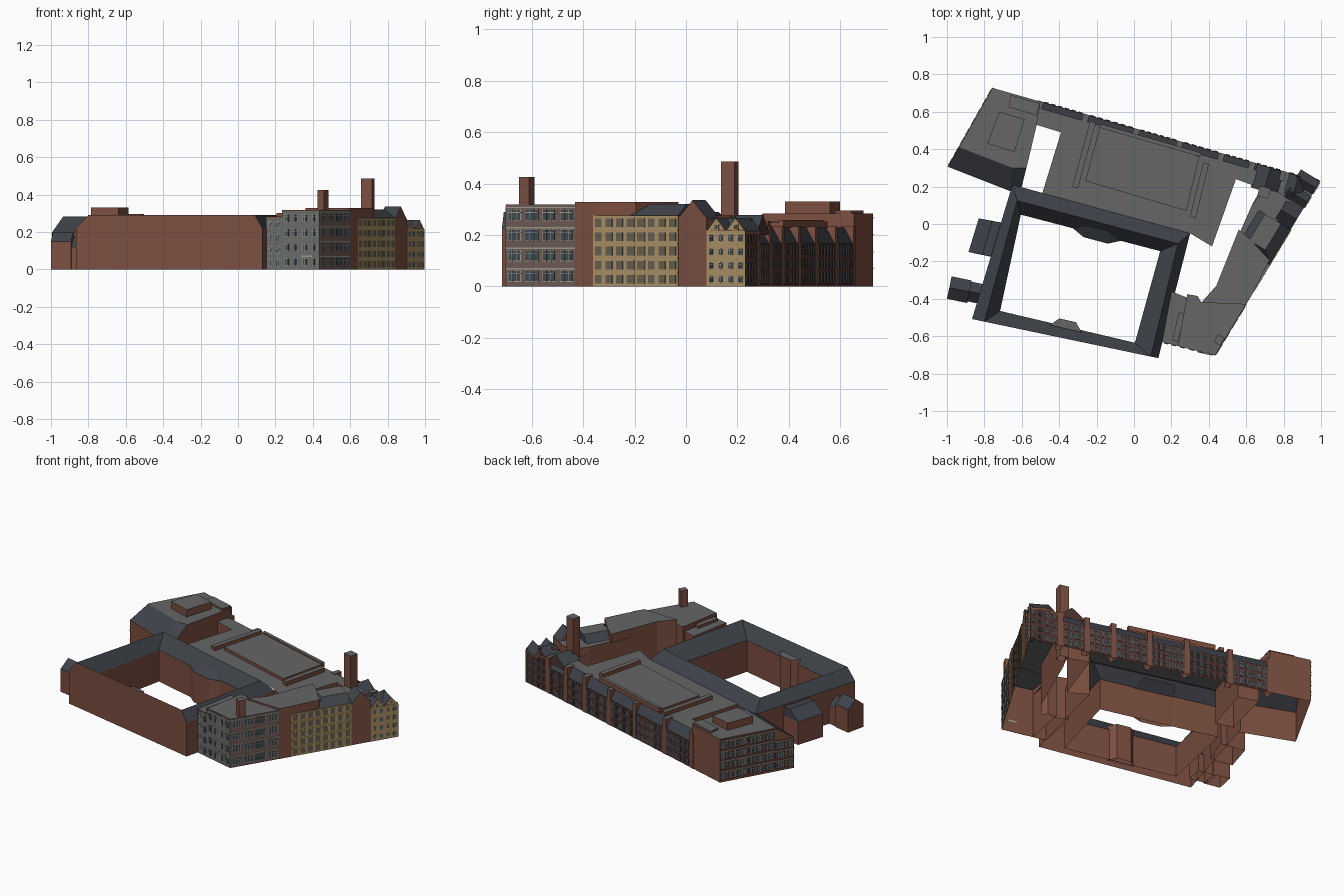
import bpy, bmesh, math
from mathutils import Vector as V

if "Cube" in bpy.data.objects:
    bpy.data.objects.remove(bpy.data.objects["Cube"])

COL = dict(brick=(.20, .078, .052), dark_brick=(.075, .036, .03), roof=(.13, .132, .13), slate=(.05, .056, .068),
           tan=(.40, .28, .13), stone=(.14, .145, .14), grey_brick=(.16, .105, .09), glass=(.045, .065, .08),
           trim=(.36, .32, .27), bronze=(.13, .115, .085))
MAT = {}
for k, c in COL.items():
    MAT[k] = bpy.data.materials.new(k)
    MAT[k].diffuse_color = (*c, 1)


def build(name, polys):
    """Object from a list of (points, material) polygons; material None leaves the face open."""
    me = bpy.data.meshes.new(name)
    ob = bpy.data.objects.new(name, me)
    bpy.context.collection.objects.link(ob)
    names = sorted({m for _, m in polys if m})
    for m in names:
        me.materials.append(MAT[m])
    bm = bmesh.new()
    faces = [(bm.faces.new([bm.verts.new(p) for p in pts]), m) for pts, m in polys]
    for f, m in faces:
        f.material_index = names.index(m) if m else 99
    bmesh.ops.remove_doubles(bm, verts=bm.verts, dist=1e-5)
    bmesh.ops.dissolve_degenerate(bm, edges=bm.edges, dist=1e-5)
    bmesh.ops.recalc_face_normals(bm, faces=bm.faces)
    bmesh.ops.delete(bm, geom=[f for f in bm.faces if f.material_index == 99], context='FACES')
    bm.to_mesh(me)
    bm.free()
    return ob


def loft(name, levels, wall='brick', roof='roof', special={}, caps=True):
    """Open-bottomed stack of (outline, z) rings; special maps (level, edge) to a material."""
    rings = [[(x, y, z) for x, y in pts] for pts, z in levels]
    n = len(rings[0])
    polys = []
    for l in range(len(rings) - 1):
        for i in range(n):
            a, b, j = rings[l], rings[l + 1], (i + 1) % n
            polys.append(([a[i], a[j], b[j], b[i]], special.get((l, i), wall)))
    if caps:
        polys += [(rings[0][::-1], None), (rings[-1], roof)]
    return build(name, polys)


def prism(name, pts, z0, z1, wall='brick', roof='roof', skip=()):
    return loft(name, [(pts, z0), (pts, z1)], wall, roof, {(0, i): None for i in skip})


def rect(cx, cy, w, d, deg):
    c, s = math.cos(math.radians(deg)), math.sin(math.radians(deg))
    return [(cx + c * x - s * y, cy + s * x + c * y)
            for x, y in ((-w / 2, -d / 2), (w / 2, -d / 2), (w / 2, d / 2), (-w / 2, d / 2))]


def frame(p, q):
    p, q = V(p), V(q)
    u = (q - p).normalized()
    return p, u, V((u.y, -u.x)), (q - p).length


def lerp(p, q, t):
    return tuple(V(p).lerp(V(q), t))


def gable(name, p, q, depth, z0, eave, peak, wall='brick'):
    """Gabled house whose gable end stands on p-q and which runs inward."""
    p, u, n, L = frame(p, q)
    prof = [(0, z0), (L, z0), (L, eave), (L / 2, peak), (0, eave)]
    a, b = [[(*(p + u * s - n * d), z) for s, z in prof] for d in (0, depth)]
    mats = [None, 'brick', 'slate', 'slate', 'brick']
    return build(name, [(a, wall), (b[::-1], 'brick')] +
                 [([a[i], a[(i + 1) % 5], b[(i + 1) % 5], b[i]], mats[i]) for i in range(5)])


def facade(name, p, q, z0, z1, cols, rows, wall, trim='trim', glass='glass', fill=(.62, .6), mull=1, band=None):
    """Wall skin with a grid of framed windows."""
    p, u, n, L = frame(p, q)
    polys = []

    def box(s0, s1, d, za, zb, m):
        c = [[(*(p + u * s + n * e), z) for s, z in ((s0, za), (s1, za), (s1, zb), (s0, zb))] for e in (0, d)]
        polys.append((c[1], m))
        polys.extend(([c[0][i], c[0][(i + 1) % 4], c[1][(i + 1) % 4], c[1][i]], m) for i in range(4))
    box(0, L, .002, z0, z1, wall)
    cw, rh = L / cols, (z1 - z0) / rows
    w, h = cw * fill[0], rh * fill[1]
    for r in range(rows):
        zc = z0 + (r + .5) * rh
        if band:
            box(0, L, .0045, zc + h / 2 + .004, zc + h / 2 + .009, band)
        for c in range(cols):
            s = (c + .5) * cw
            box(s - w / 2, s + w / 2, .0035, zc - h / 2, zc + h / 2, trim)
            box(s - w / 2 + .0025, s + w / 2 - .0025, .005, zc - h / 2 + .0025, zc + h / 2 - .0025, glass)
            for k in range(mull):
                m = s - w / 2 + w * (k + 1) / (mull + 1)
                box(m - .001, m + .001, .0065, zc - h / 2, zc + h / 2, trim)
            if mull:
                box(s - w / 2, s + w / 2, .0065, zc + h * .18, zc + h * .18 + .002, trim)
    return build(name, polys)


def N(x, d=0):   # point on the north street line, moved inward by d
    return (x - .275 * d, .727 - .2875 * (x + .754) - .961 * d)


def E(y, d=0):   # point on the east street line, moved inward by d
    return (.433 + .604 * (y + .70) - .856 * d, y + .517 * d)


# Courtyard ring with pitched roofs, open towards the north block
outer = [(-.65, .21), (.30, -.05), (.13, -.717), (-.866, -.508)]
ridge = [(-.625, .125), (.235, -.105), (.09, -.709), (-.80, -.522)]
inner = [(-.605, .05), (.14, -.145), (.005, -.635), (-.716, -.465)]
sp = {(0, 0): None, (1, 0): 'slate', (1, 1): 'slate', (1, 3): 'slate',
      **{(2, i): 'slate' for i in range(4)}, **{(4, i): None for i in range(4)}}
loft('courtyard_ring', [(outer, 0), (outer, .22), (ridge, .29), (inner, .205), (inner, 0), (outer, 0)],
     special=sp, caps=False)
build('light_well_wall', [([(-.61, .199, 0), (-.49, .166, 0), (-.49, .166, .22), (-.61, .199, .22)], 'brick')])
prism('court_south_bay', [(-.45, -.54), (-.28, -.58), (-.31, -.525), (-.40, -.505)], 0, .235)
bay = [(-.33, -.02), (-.07, -.09), (-.14, -.105), (-.27, -.07)]
loft('court_north_bay', [(bay, 0), (bay, .2), ([(-.29, .03), (-.10, -.02), (-.14, -.03), (-.25, .0)], .25)],
     roof='slate', special={(0, 0): None, **{(1, i): 'slate' for i in range(4)}})

# Annexes on the west side
a1 = [(-.885, -.15), (-.74, -.18), (-.67, .0), (-.83, .03)]
loft('west_annex', [(a1, 0), (a1, .15), ([(-.81, -.165), (-.72, -.18), (-.67, .0), (-.76, .015)], .21)],
     roof='slate', special={(1, i): 'slate' for i in range(4)})
gable('west_porch', (-.975, -.28), (-1.0, -.40), .11, 0, .15, .20)
gable('west_porch_link', (-.89, -.305), (-.91, -.41), .12, 0, .12, .17)

# West block with slate slope to the south
A, C = (-.754, .727), (-.993, .305)
wb = [A, C, (-.66, .175), (-.60, .20), (-.52, .53), N(-.5)]
wt = [A, (-.934, .41), (-.65, .30), (-.575, .30), (-.52, .53), N(-.5)]
loft('west_block', [(wb, 0), (wb, .20), (wt, .283)],
     special={(0, 4): None, (0, 2): None, (1, 1): 'slate', (1, 2): 'slate'})
prism('west_roof_box', [(-.72, .60), (-.585, .56), (-.64, .385), (-.785, .43)], .28, .33)
prism('west_roof_strip', [(-.66, .69), N(-.5, .01), (-.52, .58), (-.67, .625)], .28, .295)
facade('west_windows', A, lerp(A, C, .74), .01, .275, 6, 4, 'dark_brick', mull=2, fill=(.72, .58), band='trim')
facade('west_windows_low', lerp(A, C, .74), C, .01, .20, 2, 3, 'dark_brick', mull=2, fill=(.72, .58), band='trim')

# Long north block with slate street slope
rest = [(-.52, .53), (-.39, .49), (-.49, .165), (.30, -.05), (.417, -.12), (.545, .24), (.68, .19)]
nb = [N(.80), N(-.5)] + rest
loft('north_block', [(nb, 0), (nb, .165), ([N(.80, .035), N(-.5, .035)] + rest, .228)],
     special={(1, 0): 'slate', **{(l, e): None for l in (0, 1) for e in (1, 4, 8)}})
prism('north_roof_panel', [(-.18, .53), (.35, .36), (.28, .07), (-.26, .23)], .228, .248)
prism('north_roof_rib', [(-.235, .55), (-.205, .54), (-.30, .19), (-.33, .20)], .228, .252)
prism('north_roof_lantern', [(.37, .33), (.40, .32), (.33, .03), (.30, .04)], .228, .255)
prism('north_roof_ridge', [(-.18, .535), (.36, .38), (.355, .36), (-.185, .515)], .228, .258)

# North street bays and firewalls
walls = [-.5, -.255, .015, .247, .47, .635, .80]
for i, (x0, x1) in enumerate(zip(walls, walls[1:])):
    k = max(3, round((x1 - x0) / .042))
    facade(f'north_windows_{i}', N(x1 - .014), N(x0 + .014), .005, .168, k, 3, 'dark_brick', fill=(.6, .72),
           trim='grey_brick')
for i, x in enumerate(walls):
    prism(f'firewall_{i}', [N(x + .016, -.003), N(x - .016, -.003), N(x - .016, .05), N(x + .016, .05)], 0, .232)

# North-east corner houses
prism('north_east_block', [E(-.03), E(.23), N(.80), (.68, .19), (.63, .10)], 0, .222, skip=(2, 4))
prism('north_east_upper', [(.63, .10), E(-.03, .08), E(.08, .08), E(.09, .15), (.70, .19)], .22, .275)
gable('brick_gable_house', E(-.03), E(.08), .10, .2, .265, .335)
for i, (y0, y1) in enumerate(((.08, .155), (.155, .23))):
    gable(f'tan_gable_{i}', E(y0), E(y1), .12, .2, .215, .265, 'tan')
    facade(f'tan_gable_windows_{i}', E(y0), E(y1), 0, .215, 2, 4, 'tan', fill=(.5, .5))
    p, q = E(y0 + .026, -.001), E(y1 - .026, -.001)
    facade(f'tan_attic_window_{i}', p, q, .218, .242, 1, 1, 'tan', fill=(.6, .7))
facade('corner_north_windows', E(.23), N(.82), 0, .21, 4, 4, 'dark_brick', fill=(.55, .55), trim='grey_brick')
gable('corner_north_gable', N(.80), N(.66), .13, .2, .222, .278, 'dark_brick')
gable('corner_north_gable_small', N(.93), N(.83), .11, .2, .22, .265, 'dark_brick')
prism('tall_chimney', rect(.695, .17, .06, .055, -15), 0, .485)

# East wing, middle part
prism('east_block', [E(-.43), E(-.03), (.63, .10), (.44, -.33), (.36, -.42)], 0, .275, skip=(1, 4))
up = [E(-.43), E(-.36), E(-.2, .012), (.62, -.08), (.56, -.03), (.44, -.33), (.36, -.42)]
prism('east_upper_floor', up, .27, .328)
s0 = [E(-.22), E(-.03), E(-.03, .2), E(-.18, .2)]
s1 = [E(-.17, .06), E(-.03, .06), E(-.03, .16), E(-.17, .16)]
loft('east_slate_roof', [(s0, .274), (s1, .32)], 'slate', 'roof')
facade('east_tan_windows', E(-.36), E(-.03), 0, .275, 8, 5, 'tan', 'tan', 'bronze', (.74, .7), 0, 'tan')
prism('east_brick_pier', [E(-.43, -.003), E(-.36, -.003), E(-.36, .03), E(-.43, .03)], 0, .328, skip=(1, 2, 3))

# South-east corner block
S0, S1 = (.15, -.63), (.433, -.70)
Sm = lerp(S0, S1, .3)
prism('south_low_block', [S0, Sm, (.30, -.40), (.20, -.36)], 0, .283, skip=(1,))
prism('south_corner_block', [Sm, S1, E(-.43), (.36, -.42), (.34, -.385), (.285, -.375)], 0, .318, skip=(2,))
prism('south_roof_step', [(.24, -.47), (.27, -.48), (.235, -.63), (.205, -.62)], .28, .30)
facade('south_windows_low', S0, Sm, 0, .275, 2, 4, 'stone', fill=(.5, .55))
facade('south_windows', Sm, S1, 0, .312, 4, 4, 'stone', fill=(.5, .5))
prism('south_door_canopy', rect(.368, -.685, .06, .015, -14), .065, .075, 'trim', 'trim')
facade('south_east_windows', S1, E(-.43), 0, .318, 4, 4, 'grey_brick', fill=(.74, .56), mull=2, band='trim')
prism('south_chimney', rect(.455, -.62, .045, .04, 59), .3, .425)

for m in bpy.data.materials:
    if m.users and not m.is_grease_pencil:
        m.use_nodes = True
        m.node_tree.nodes["Principled BSDF"].inputs["Base Color"].default_value = m.diffuse_color
